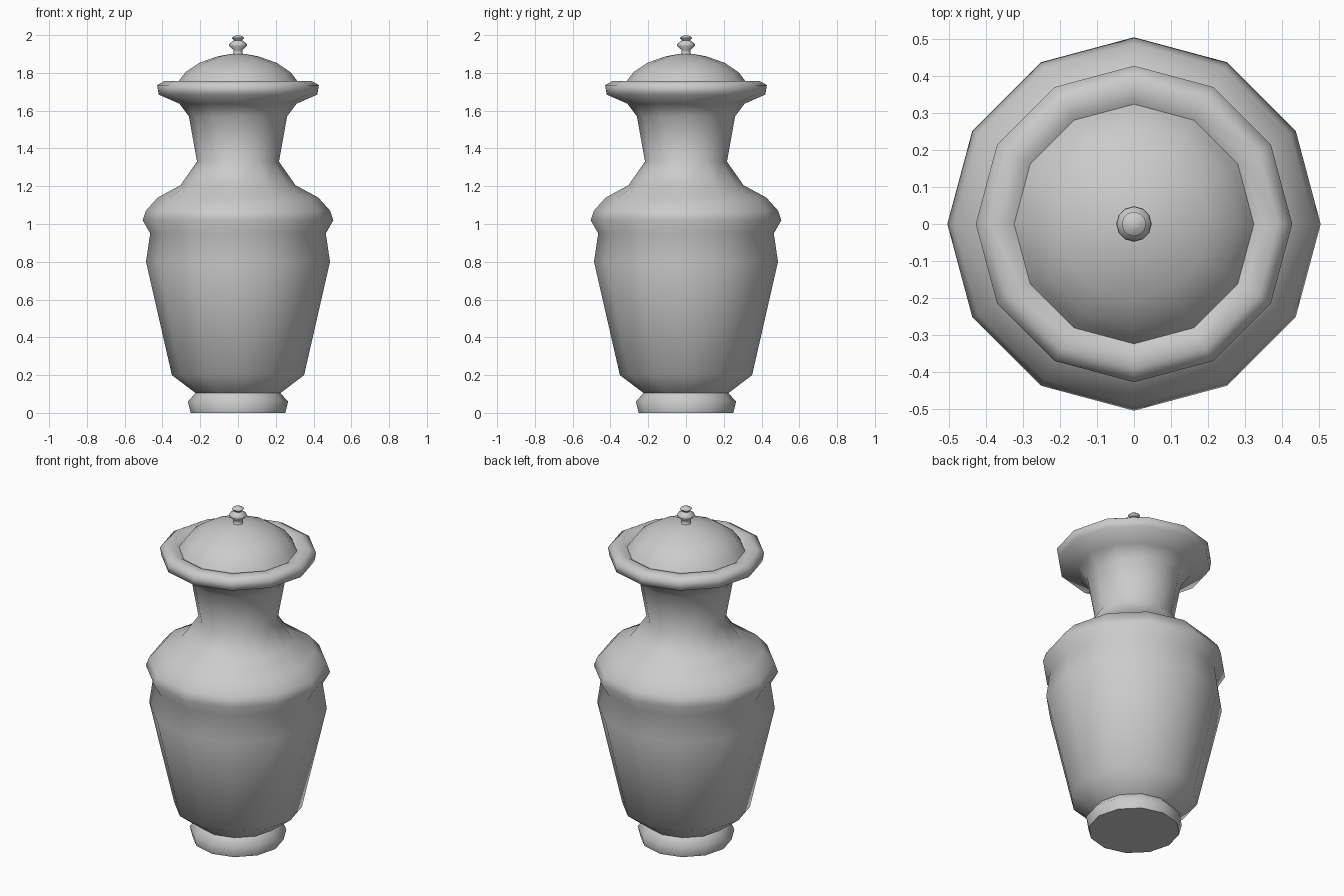
import bpy, math

if "Cube" in bpy.data.objects:
    bpy.data.objects.remove(bpy.data.objects["Cube"])

SIDES = 12


def lathe(name, profile):
    """Revolve (radius, height) points about z; radius 0 makes a pole."""
    verts, rings, faces = [], [], []
    for r, z in profile:
        n = SIDES if r > 0 else 1
        rings.append(list(range(len(verts), len(verts) + n)))
        for i in range(n):
            a = math.tau * i / SIDES
            verts.append((r * math.cos(a), r * math.sin(a), z))
    for low, high in zip(rings, rings[1:]):
        for i in range(SIDES):
            j = (i + 1) % SIDES
            if len(low) == 1:
                faces.append((low[0], high[j], high[i]))
            elif len(high) == 1:
                faces.append((low[i], low[j], high[0]))
            else:
                faces.append((low[i], low[j], high[j], high[i]))
    mesh = bpy.data.meshes.new(name)
    mesh.from_pydata(verts, [], faces)
    mesh.shade_smooth()
    obj = bpy.data.objects.new(name, mesh)
    bpy.context.collection.objects.link(obj)
    bpy.context.view_layer.objects.active = obj
    obj.select_set(True)
    bpy.ops.object.shade_smooth_by_angle(angle=math.radians(75))
    obj.select_set(False)
    return obj


# Vase body: foot, belly, shoulder, neck and flared rim
lathe("vase_body", [
    (0, 0), (0.25, 0), (0.265, 0.06), (0.225, 0.105), (0.35, 0.2),
    (0.487, 0.8), (0.465, 0.95), (0.505, 1.02), (0.488, 1.07),
    (0.425, 1.14), (0.305, 1.205), (0.217, 1.33), (0.26, 1.57),
    (0.31, 1.637), (0.42, 1.685), (0.428, 1.735), (0.39, 1.757),
    (0.345, 1.755), (0.315, 1.735)])

# Domed lid
lathe("lid", [
    (0.31, 1.732), (0.325, 1.74), (0.31, 1.762), (0.28, 1.802),
    (0.205, 1.853), (0.11, 1.887), (0.04, 1.9), (0, 1.9)])

# Turned finial on the lid
lathe("lid_knob", [
    (0.035, 1.89), (0.024, 1.905), (0.024, 1.922), (0.048, 1.943),
    (0.046, 1.955), (0.022, 1.972), (0.033, 1.986), (0.02, 1.995), (0, 2.0)])
